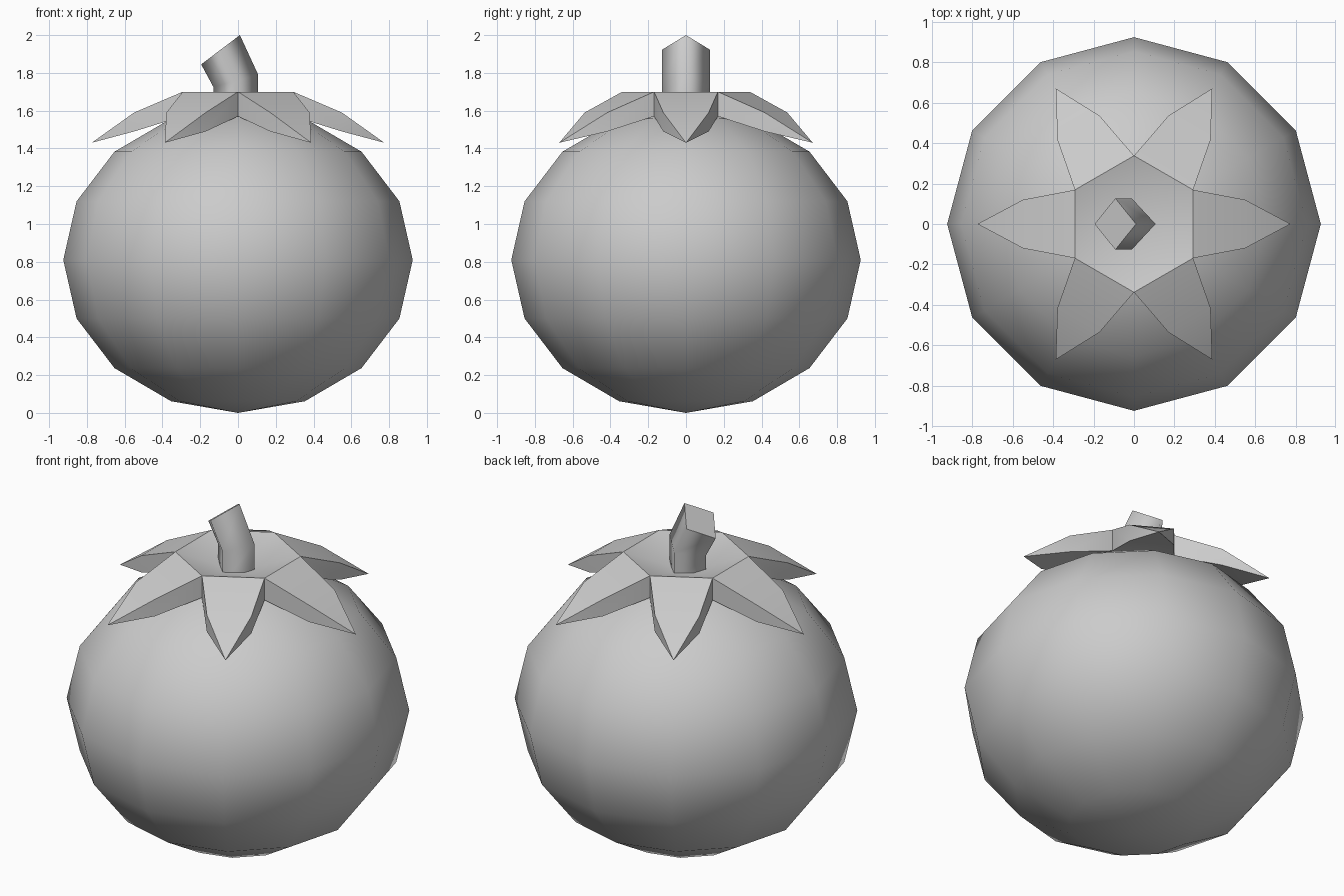
import bpy, bmesh
from math import sin, cos, pi, radians

if "Cube" in bpy.data.objects:
    bpy.data.objects.remove(bpy.data.objects["Cube"])


def make_object(name, bm):
    bmesh.ops.recalc_face_normals(bm, faces=bm.faces)
    mesh = bpy.data.meshes.new(name)
    bm.to_mesh(mesh)
    bm.free()
    obj = bpy.data.objects.new(name, mesh)
    bpy.context.collection.objects.link(obj)
    return obj


# Fruit body: smooth 12-sided, slightly squashed sphere
bpy.ops.mesh.primitive_uv_sphere_add(segments=12, ring_count=8, radius=1, location=(0, 0, 0.81))
body = bpy.context.object
body.name = "fruit_body"
body.scale = (0.925, 0.925, 0.81)
bpy.ops.object.shade_smooth()

# Leafy crown: six thick drooping leaves around a dished centre
bm = bmesh.new()


def polar(radius, angle, z):
    return bm.verts.new((radius * cos(angle), radius * sin(angle), z))


LEAVES = 6
step = 2 * pi / LEAVES
tips = [polar(0.775, i * step, 1.43) for i in range(LEAVES)]
layers = []
for centre_z, notch_z, mid_z in ((1.60, 1.70, 1.59), (1.54, 1.57, 1.49)):
    centre = bm.verts.new((0, 0, centre_z))
    notches = [polar(0.338, (i + 0.5) * step, notch_z) for i in range(LEAVES)]
    mids = [[polar(0.563, i * step + s * 0.215, mid_z) for s in (-1, 1)] for i in range(LEAVES)]
    for i in range(LEAVES):
        n0, n1 = notches[i - 1], notches[i]
        m0, m1 = mids[i]
        bm.faces.new((centre, n0, n1))
        bm.faces.new((n0, m0, m1, n1))
        bm.faces.new((m0, tips[i], m1))
    layers.append((notches, mids))
(top_n, top_m), (low_n, low_m) = layers
for i in range(LEAVES):
    for side, n in ((0, i - 1), (1, i)):
        bm.faces.new((top_n[n], top_m[i][side], low_m[i][side], low_n[n]))
        bm.faces.new((top_m[i][side], tips[i], low_m[i][side]))
crown = make_object("leaf_crown", bm)
bpy.ops.object.select_all(action='DESELECT')
crown.select_set(True)
bpy.context.view_layer.objects.active = crown
bpy.ops.object.shade_smooth_by_angle(angle=radians(30))

# Stem: four-sided bent tube, each ring given by its left and right corner
bm = bmesh.new()
rings = []
for (xl, zl), (xr, zr) in (((-0.13, 1.57), (0.107, 1.57)),
                           ((-0.13, 1.725), (0.107, 1.79)),
                           ((-0.195, 1.845), (0.01, 2.0))):
    xm, zm = (xl + xr) / 2, (zl + zr) / 2
    rings.append([bm.verts.new(p) for p in
                  ((xl, 0, zl), (xm, -0.127, zm), (xr, 0, zr), (xm, 0.127, zm))])
for a, b in zip(rings, rings[1:]):
    for i in range(4):
        bm.faces.new((a[i - 1], a[i], b[i], b[i - 1])).smooth = True
bm.faces.new(rings[0])
bm.faces.new(rings[-1])
for ring in (rings[0], rings[-1]):
    for i in range(4):
        bm.edges.get((ring[i - 1], ring[i])).smooth = False
make_object("stem", bm)
